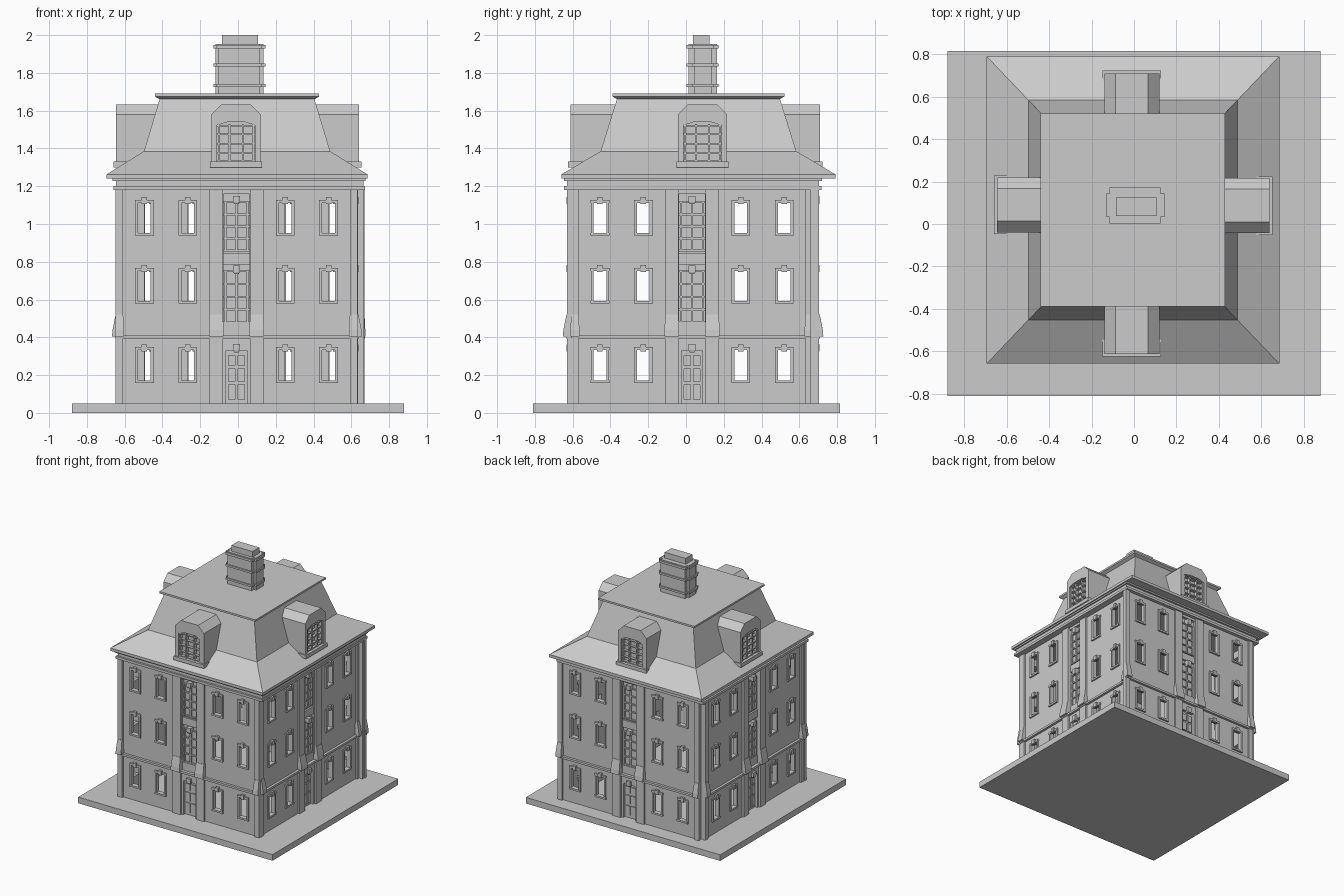
import bpy, bmesh, math
from mathutils import Matrix

if "Cube" in bpy.data.objects:
    bpy.data.objects.remove(bpy.data.objects["Cube"])

stone = bpy.data.materials.new("pale grey stone")
stone.diffuse_color = (0.6, 0.6, 0.6, 1)
stone.use_nodes = True
stone.node_tree.nodes["Principled BSDF"].inputs["Base Color"].default_value = stone.diffuse_color


def rect(x0, x1, y0, y1, z):
    return [(x0, y0, z), (x1, y0, z), (x1, y1, z), (x0, y1, z)]


def box(x0, x1, y0, y1, z0, z1):
    return [rect(x0, x1, y0, y1, z0), rect(x0, x1, y0, y1, z1)]


def mesh_of(name, lofts):
    """One mesh from a list of lofts; a loft is a list of equal-length loops, capped at both ends."""
    bm = bmesh.new()
    for loops in lofts:
        rings = [[bm.verts.new(p) for p in loop] for loop in loops]
        n = len(rings[0])
        for a, b in zip(rings, rings[1:]):
            for i in range(n):
                j = (i + 1) % n
                bm.faces.new((a[i], a[j], b[j], b[i]))
        bm.faces.new(rings[0][::-1])
        bm.faces.new(rings[-1])
    bmesh.ops.recalc_face_normals(bm, faces=bm.faces)
    me = bpy.data.meshes.new(name)
    bm.to_mesh(me)
    bm.free()
    me.materials.append(stone)
    return me


def place(name, me, matrix=Matrix()):
    ob = bpy.data.objects.new(name, me)
    ob.matrix_world = matrix
    bpy.context.collection.objects.link(ob)
    return ob


def spot(x, y, deg):
    return Matrix.Translation((x, y, 0)) @ Matrix.Rotation(math.radians(deg), 4, 'Z')


# ---- facade, drawn once facing -y (outer wall plane at local y = 0) ----
WINDOW_X = (-0.488, -0.258, 0.258, 0.488)
WINDOW_Z = ((0.17, 0.34), (0.59, 0.76), (0.95, 1.12))
HALF = 0.038
BAY = 0.068


def wall_mesh():
    xs = sorted([-0.635, 0.635, -BAY, BAY] + [c + s * HALF for c in WINDOW_X for s in (-1, 1)])
    zs = sorted([0.05, 0.385, 0.41, 1.16, 1.2] + [z for pair in WINDOW_Z for z in pair])
    bm = bmesh.new()
    grid = [[bm.verts.new((x, 0, z)) for x in xs] for z in zs]
    for j in range(len(zs) - 1):
        for i in range(len(xs) - 1):
            x, z = (xs[i] + xs[i + 1]) / 2, (zs[j] + zs[j + 1]) / 2
            window = any(abs(x - c) < HALF for c in WINDOW_X) and any(a < z < b for a, b in WINDOW_Z)
            bay = abs(x) < BAY and (z < 0.385 or 0.41 < z < 1.16)
            if not (window or bay):
                bm.faces.new((grid[j][i], grid[j][i + 1], grid[j + 1][i + 1], grid[j + 1][i]))
    me = bpy.data.meshes.new("facade_wall")
    bm.to_mesh(me)
    bm.free()
    me.materials.append(stone)
    return me


def window_frames():
    parts = []
    for c in WINDOW_X:
        for z0, z1 in WINDOW_Z:
            for s in (-1, 1):
                a, b = sorted((c + s * (HALF - 0.004), c + s * (HALF + 0.01)))
                parts.append(box(a, b, -0.01, 0.01, z0, z1))
            parts.append(box(c - 0.05, c + 0.05, -0.013, 0.01, z0 - 0.012, z0 + 0.002))
            parts.append(box(c - 0.05, c + 0.05, -0.011, 0.01, z1 - 0.008, z1 + 0.008))
            parts.append(box(c - 0.014, c + 0.014, -0.018, 0.0, z1 - 0.014, z1 + 0.022))
    return parts


def pilasters():
    parts = []
    for s in (-1, 1):
        for inner, outer in ((0.072, 0.142), (0.6, 0.64)):
            a, b = sorted((s * inner, s * outer))
            parts.append(box(a, b, -0.015, 0.01, 0.05, 1.19))
            # flared pedestal above the string course
            parts.append([rect(a - 0.004, b + 0.004, -0.037, 0, 0.405),
                          rect(a - 0.004, b + 0.004, -0.034, 0, 0.44),
                          rect(a, b, -0.018, 0, 0.52)])
    parts.append(box(-0.642, 0.642, -0.02, 0, 0.395, 0.412))
    return parts


def center_bay():
    parts = [box(-0.075, 0.075, 0.022, 0.034, 0.05, 1.17)]
    # door frame and raised door panels
    for s in (-1, 1):
        a, b = sorted((s * 0.055, s * BAY))
        parts.append(box(a, b, 0.0, 0.025, 0.05, 0.385))
        for z0, z1 in ((0.07, 0.15), (0.165, 0.235), (0.25, 0.305)):
            a, b = sorted((s * 0.006, s * 0.045))
            parts.append(box(a, b, 0.014, 0.025, z0, z1))
    parts.append(box(-0.056, 0.056, 0.0, 0.025, 0.33, 0.385))
    # two tall glazed windows with bars and a spandrel between them
    for z0, z1 in ((0.48, 0.75), (0.86, 1.115)):
        for x in (-0.058, 0, 0.058):
            parts.append(box(x - 0.006, x + 0.006, 0.01, 0.025, z0, z1))
        for k in range(5):
            z = z0 + (z1 - z0) * k / 4
            parts.append(box(-BAY, BAY, 0.012, 0.025, z - 0.005, z + 0.005))
    parts.append(box(-BAY, BAY, 0.008, 0.025, 0.41, 0.475))
    parts.append(box(-BAY, BAY, 0.008, 0.025, 0.785, 0.845))
    # keystones
    for z in (0.32, 0.735, 1.105):
        parts.append([rect(-0.012, 0.012, -0.012, 0.025, z),
                      rect(-0.019, 0.019, -0.016, 0.025, z + 0.012),
                      rect(-0.019, 0.019, -0.016, 0.025, z + 0.044)])
    return parts


wall = wall_mesh()
facade_parts = {"window_frames": mesh_of("window_frames", window_frames()),
                "pilasters": mesh_of("pilasters", pilasters()),
                "center_bay": mesh_of("center_bay", center_bay())}
facades = {"front": spot(-0.008, -0.615, 0), "right": spot(0.62, 0.032, 90),
           "back": spot(0.03, 0.69, 180), "left": spot(-0.63, 0.032, -90)}
for side, m in facades.items():
    ob = place(side + "_wall", wall, m)
    mod = ob.modifiers.new("thickness", 'SOLIDIFY')
    mod.thickness = 0.03
    mod.offset = -1
    for part, me in facade_parts.items():
        place(side + "_" + part, me, m)

# ---- base slab and cornice ----
place("base_slab", mesh_of("base_slab", [box(-0.88, 0.88, -0.81, 0.815, 0, 0.05)]))
place("cornice", mesh_of("cornice", [box(-0.658, 0.672, -0.645, 0.718, 1.18, 1.2),
                                     box(-0.645, 0.665, -0.63, 0.705, 1.2, 1.23),
                                     box(-0.665, 0.675, -0.645, 0.72, 1.228, 1.242)]))


# ---- mansard roof and cap ----
def roof_loops(*levels):
    cx, cy = -0.005, 0.066
    return [rect(cx - a, cx + a, cy - b, cy + b, z) for a, b, z in levels]


place("mansard_roof", mesh_of("mansard_roof", [roof_loops(
    (0.69, 0.725, 1.24), (0.69, 0.725, 1.263), (0.493, 0.518, 1.385), (0.408, 0.43, 1.667))]))
place("roof_cap", mesh_of("roof_cap", [roof_loops(
    (0.405, 0.425, 1.658), (0.435, 0.455, 1.675), (0.435, 0.455, 1.69))]))


# ---- dormers: shell with a recessed arched window, bars and sill ----
def outline(half, flat, z0, z1, z2, y):
    return [(-half, y, z0), (half, y, z0), (half, y, z1), (flat, y, z2), (-flat, y, z2), (-half, y, z1)]


shell = [outline(0.13, 0.077, 1.3, 1.58, 1.633, 0.255), outline(0.13, 0.077, 1.3, 1.58, 1.633, 0),
         outline(0.1, 0.045, 1.33, 1.523, 1.54, 0), outline(0.1, 0.045, 1.33, 1.523, 1.54, 0.03)]
bars = [box(x - 0.005, x + 0.005, 0.006, 0.035, 1.33, 1.53) for x in (-0.092, -0.035, 0.035, 0.092)]
bars += [box(-0.1, 0.1, 0.008, 0.035, z - 0.004, z + 0.004) for z in (1.336, 1.375, 1.425, 1.475, 1.52)]
dormer = mesh_of("dormer", [shell])
dormer_bars = mesh_of("dormer_bars", bars)
dormer_sill = mesh_of("dormer_sill", [box(-0.138, 0.138, -0.013, 0.07, 1.3, 1.33)])
for side, m in {"front": spot(-0.01, -0.612, 0), "right": spot(0.64, 0.087, 90),
                "back": spot(-0.01, 0.71, 180), "left": spot(-0.647, 0.09, -90)}.items():
    place(side + "_dormer", dormer, m)
    place(side + "_dormer_bars", dormer_bars, m)
    place(side + "_dormer_sill", dormer_sill, m)


# ---- chimney with a cross-shaped plan ----
def cross(grow, z0, z1):
    g = grow
    return [box(-0.105 - g, 0.115 + g, 0.013 - g, 0.163 + g, z0, z1),
            box(-0.12 - g, 0.135 + g, 0.042 - g, 0.135 + g, z0, z1)]


stack = cross(0, 1.68, 1.953)
for z0, z1 in ((1.725, 1.74), (1.835, 1.85), (1.93, 1.948)):
    stack += cross(0.01, z0, z1)
stack.append(box(-0.085, 0.105, 0.037, 0.125, 1.94, 2.0))
place("chimney", mesh_of("chimney", stack))
